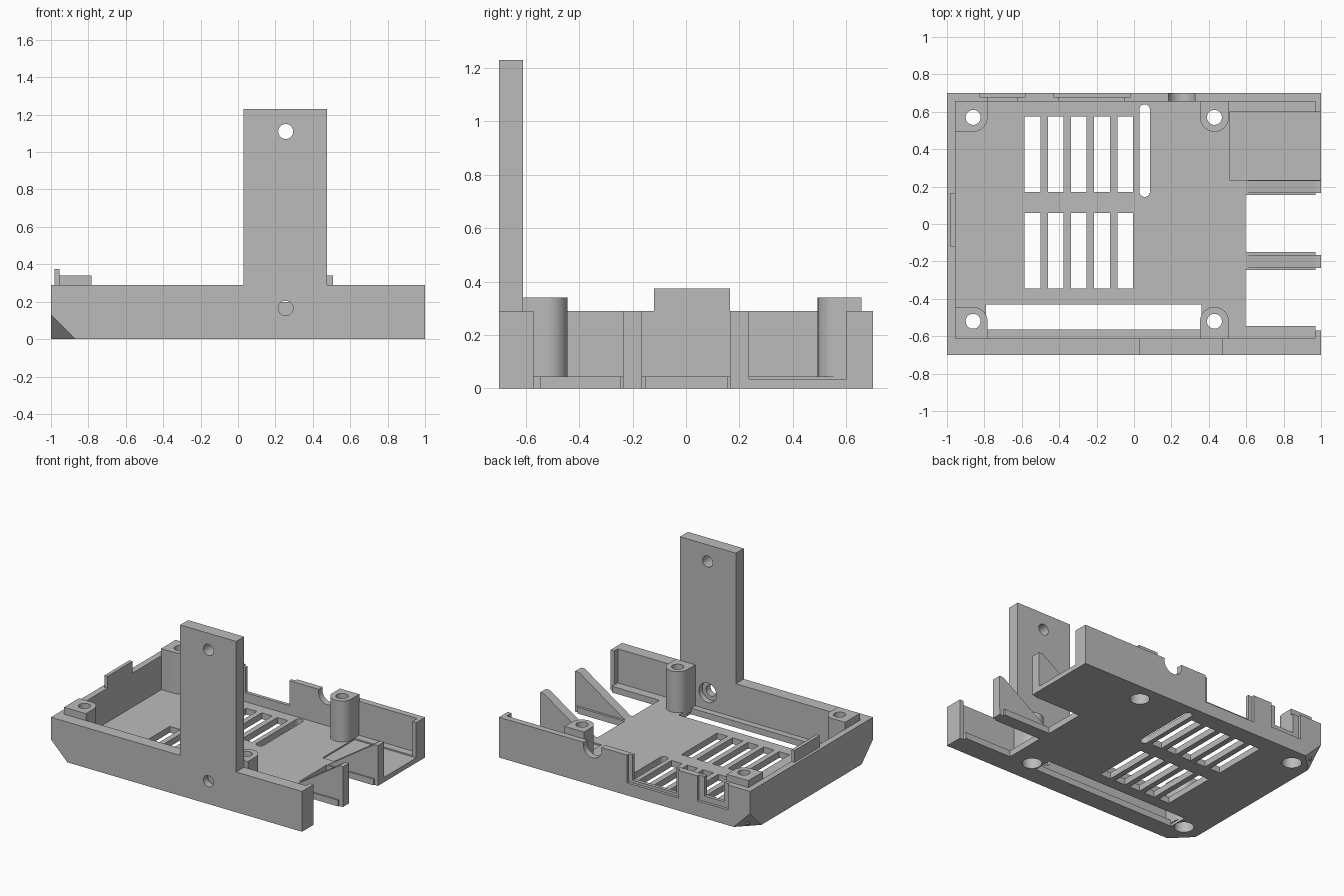
import bpy, bmesh, math
from mathutils import Vector

cube = bpy.data.objects.get("Cube")
if cube:
    bpy.data.objects.remove(cube, do_unlink=True)

grey = bpy.data.materials.new("plain grey plastic")
grey.use_nodes = True
grey.diffuse_color = (0.5, 0.5, 0.5, 1)
grey.node_tree.nodes["Principled BSDF"].inputs["Base Color"].default_value = (0.5, 0.5, 0.5, 1)


def hull(name, points):
    """Convex solid around the given points."""
    bm = bmesh.new()
    for p in points:
        bm.verts.new(p)
    bmesh.ops.convex_hull(bm, input=bm.verts)
    bmesh.ops.dissolve_limit(bm, angle_limit=0.01, verts=bm.verts, edges=bm.edges)
    bmesh.ops.recalc_face_normals(bm, faces=bm.faces)
    mesh = bpy.data.meshes.new(name)
    bm.to_mesh(mesh)
    bm.free()
    mesh.materials.append(grey)
    ob = bpy.data.objects.new(name, mesh)
    bpy.context.collection.objects.link(ob)
    return ob


def prism(name, outline, lo, hi, axis="z"):
    """Outline swept along z (x, y points) or along y (x, z points)."""
    place = (lambda a, b, t: (a, b, t)) if axis == "z" else (lambda a, b, t: (a, t, b))
    return hull(name, [place(a, b, t) for a, b in outline for t in (lo, hi)])


def box(name, x0, x1, y0, y1, z0, z1):
    return prism(name, [(x0, y0), (x1, y0), (x1, y1), (x0, y1)], z0, z1)


def circle(cx, cy, r, n=32):
    return [(cx + r * math.cos(i * math.tau / n), cy + r * math.sin(i * math.tau / n))
            for i in range(n)]


def merge(target, other, mode="DIFFERENCE"):
    """Apply a boolean and discard the second solid."""
    mod = target.modifiers.new("join", "BOOLEAN")
    mod.operation, mod.object, mod.solver = mode, other, "EXACT"
    bpy.context.view_layer.objects.active = target
    bpy.ops.object.modifier_apply(modifier=mod.name)
    bpy.data.objects.remove(other, do_unlink=True)


# Tray with open right side and end lips
tray = box("case_tray", -1, 1, -0.7, 0.7, 0, 0.29)
cuts = [
    (-0.955, 0.97, -0.61, 0.655, 0.045, 1),     # main cavity
    (0.9, 1.1, -0.57, 0.6, 0.045, 1),           # open end
    (0.51, 1.1, 0.235, 0.6, 0.035, 1),          # port pocket
    (0.595, 1.1, -0.545, -0.245, -1, 1),        # port cutouts
    (0.595, 1.1, -0.15, 0.155, -1, 1),
    (0.97, 1.1, -0.57, -0.235, -1, 1),          # set-back strip ends
    (0.97, 1.1, -0.165, 0.165, -1, 1),
    (-0.79, 0.36, -0.565, -0.43, -1, 0.2),      # long card slot
    (-0.43, -0.02, 0.68, 0.8, 0.09, 1),         # wide plug recess
    (-0.4, -0.05, 0.6, 0.8, 0.11, 1),
    (-0.825, -0.58, 0.68, 0.8, 0.11, 1),        # small plug recess
    (-0.78, -0.625, 0.6, 0.8, 0.15, 1),
]
# Two rows of vents
for i in range(5):
    x = -0.585 + i * 0.124
    for y in (-0.345, 0.17):
        cuts.append((x, x + 0.084, y, y + 0.405, -1, 0.2))
for c in cuts:
    merge(tray, box("cutter", *c))

# Rounded floor slot and round jack notch
merge(tray, prism("cutter", circle(0.057, 0.173, 0.028) + circle(0.057, 0.612, 0.028), -1, 0.2))
merge(tray, prism("cutter", circle(0.255, 0.27, 0.073), 0.6, 0.8, "y"))

# Cut lower corners on the closed side
leg, out = 0.13, 0.05
for side in (-1, 1):
    c = Vector((-1 - out, side * (0.7 + out), -out))
    size = leg + 3 * out
    merge(tray, hull("cutter", [c, c + Vector((size, 0, 0)),
                                c + Vector((0, -side * size, 0)), c + Vector((0, 0, size))]))

# Upright mounting plate
merge(tray, box("plate", 0.03, 0.475, -0.7, -0.61, 0.1, 1.23), "UNION")

# Screw bosses, rounded towards the inside
bosses = [(x, y) for x in (-0.86, 0.43) for y in (-0.52, 0.57)]
r = 0.077
for x, y in bosses:
    wall = -0.612 if y < 0 else 0.657
    outline = circle(x, y, r) + [(x - r, wall), (x + r, wall)]
    if x < 0:
        inner = y + r if y < 0 else y - r
        outline += [(-0.957, wall), (-0.957, inner)]
    merge(tray, prism("boss", outline, 0.02, 0.34), "UNION")
for x, y in bosses:
    merge(tray, prism("cutter", circle(x, y, 0.04), -1, 1))
    merge(tray, prism("cutter", circle(x, y, 0.065), -1, 0.13))

# Plate screw holes, the lower one widened inside
for z in (0.165, 1.11):
    merge(tray, prism("cutter", circle(0.255, z, 0.04), -0.8, -0.5, "y"))
merge(tray, prism("cutter", circle(0.255, 0.165, 0.07), -0.65, -0.5, "y"))

# Sloped divider fins between the ports
for y in (-0.235, 0.165):
    fin = [(0.6, 0.0), (1, 0.0), (1, 0.29), (0.97, 0.29), (0.6, 0.045)]
    merge(tray, prism("fin", fin, y, y + 0.068, "y"), "UNION")

# Raised tab on the closed side wall
merge(tray, box("tab", -0.98, -0.955, -0.12, 0.165, 0.2, 0.375), "UNION")

bpy.ops.object.select_all(action="DESELECT")
tray.select_set(True)
bpy.context.view_layer.objects.active = tray
bpy.ops.object.shade_smooth_by_angle(angle=math.radians(30))
